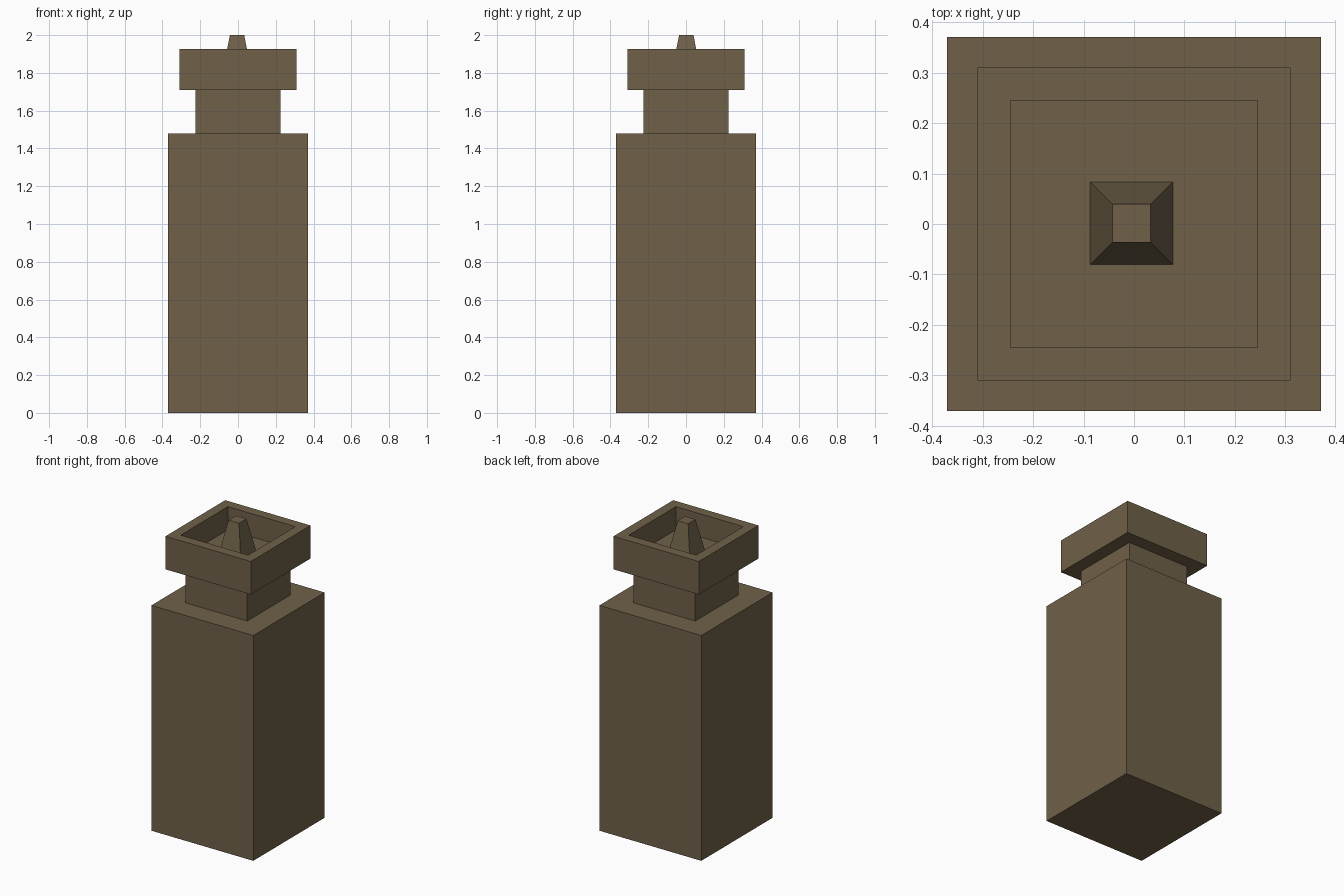
import bpy, bmesh

if "Cube" in bpy.data.objects:
    bpy.data.objects.remove(bpy.data.objects["Cube"])

mat = bpy.data.materials.new("brown_stone")
mat.diffuse_color = (0.16, 0.12, 0.067, 1)
mat.use_nodes = True
mat.node_tree.nodes["Principled BSDF"].inputs["Base Color"].default_value = mat.diffuse_color


def square_stack(name, rings, cx=0.0, cy=0.0):
    """Closed solid skinned through square rings given as (half width, z)."""
    bm = bmesh.new()
    corners = ((-1, -1), (1, -1), (1, 1), (-1, 1))
    loops = [[bm.verts.new((cx + h * x, cy + h * y, z)) for x, y in corners]
             for h, z in rings]
    bm.faces.new(loops[0][::-1])
    for lo, hi in zip(loops, loops[1:]):
        for i in range(4):
            j = (i + 1) % 4
            bm.faces.new((lo[i], lo[j], hi[j], hi[i]))
    bm.faces.new(loops[-1])
    bmesh.ops.recalc_face_normals(bm, faces=bm.faces)
    mesh = bpy.data.meshes.new(name)
    bm.to_mesh(mesh)
    bm.free()
    obj = bpy.data.objects.new(name, mesh)
    bpy.context.collection.objects.link(obj)
    mesh.materials.append(mat)
    return obj


# Tall square body
square_stack("body", [(0.37, 0), (0.37, 1.48)])
# Narrow neck
square_stack("neck", [(0.224, 1.48), (0.224, 1.71)])
# Cap with a square recess in its top
square_stack("cap", [(0.31, 1.71), (0.31, 1.927), (0.245, 1.927), (0.245, 1.775)])
# Tapered wick, slightly off centre
square_stack("wick", [(0.082, 1.775), (0.038, 2.0)], -0.005, 0.0015)
